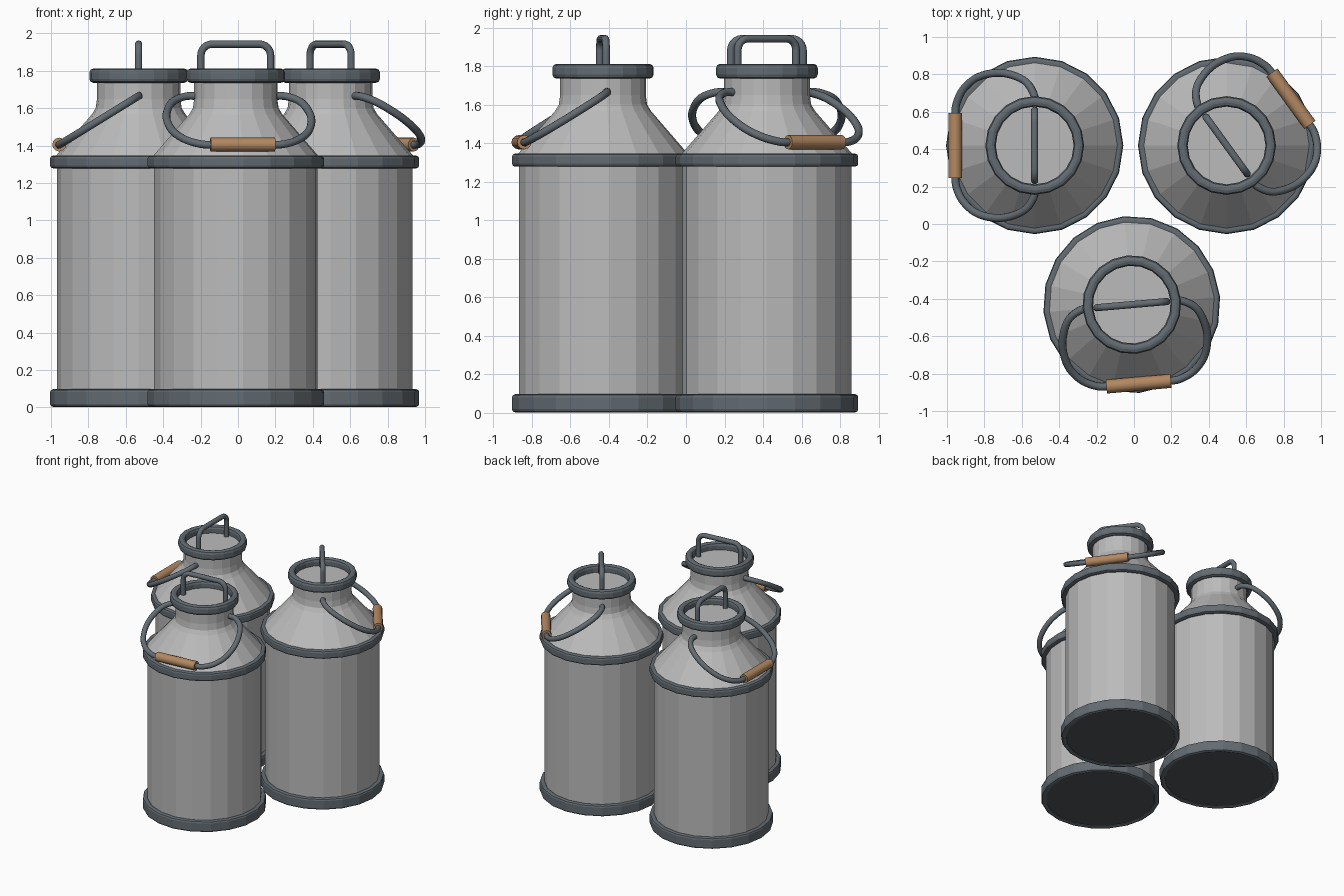
import bpy, math
from mathutils import Matrix, Vector

cube = bpy.data.objects.get("Cube")
if cube:
    bpy.data.objects.remove(cube, do_unlink=True)

SIDES = 20


def material(name, r, g, b):
    m = bpy.data.materials.new(name)
    m.use_nodes = True
    m.diffuse_color = (r, g, b, 1)
    m.node_tree.nodes["Principled BSDF"].inputs["Base Color"].default_value = (r, g, b, 1)
    return m


STEEL = material("light steel", 0.50, 0.50, 0.50)
IRON = material("dark iron", 0.125, 0.15, 0.17)
WOOD = material("wood", 0.45, 0.245, 0.12)
BASE = material("dark base grey", 0.088, 0.093, 0.105)


def make(name, verts, faces, mat, place, smooth=False):
    mesh = bpy.data.meshes.new(name)
    mesh.from_pydata(verts, [], faces)
    mesh.materials.append(mat)
    for p in mesh.polygons:
        p.use_smooth = smooth
    mesh.update()
    ob = bpy.data.objects.new(name, mesh)
    ob.matrix_world = place
    bpy.context.collection.objects.link(ob)
    return ob


def lathe(name, profile, mat, place, closed=False):
    """Revolve (radius, height) points; a closed profile makes a ring."""
    n, verts, faces = len(profile), [], []
    for i in range(SIDES):
        a = math.tau * i / SIDES
        verts += [(r * math.cos(a), r * math.sin(a), z) for r, z in profile]
    for i in range(SIDES):
        j = (i + 1) % SIDES
        for k in range(n if closed else n - 1):
            l = (k + 1) % n
            faces.append((i * n + k, j * n + k, j * n + l, i * n + l))
    return make(name, verts, faces, mat, place)


def hoop(name, inner, outer, low, high, bevel, place):
    """Iron ring whose section is a rectangle with rounded corners."""
    corners = [(outer - bevel, low + bevel), (outer - bevel, high - bevel),
               (inner + bevel, high - bevel), (inner + bevel, low + bevel)]
    section = []
    for q, (r, z) in enumerate(corners):
        for s in range(3):
            a = math.pi / 2 * (q - 1 + s / 2)
            section.append((r + bevel * math.cos(a), z + bevel * math.sin(a)))
    return lathe(name, section, IRON, place, closed=True)


def disc(name, radius, z, mat, place, up=True):
    ring = [(radius * math.cos(math.tau * i / SIDES), radius * math.sin(math.tau * i / SIDES), z)
            for i in range(SIDES)]
    face = list(range(SIDES))
    return make(name, ring, [face if up else face[::-1]], mat, place)


def tube(name, path, radius, mat, place, sides=10):
    """Sweep a round section along a planar path, with capped ends."""
    pts = [Vector(p) for p in path]
    n = len(pts)
    tangents = [(pts[min(i + 1, n - 1)] - pts[max(i - 1, 0)]).normalized() for i in range(n)]
    normal = Vector((0, 0, 0))
    for a, b in zip(tangents, tangents[1:]):
        normal += a.cross(b)
    normal = normal.normalized() if normal.length > 1e-4 else Vector((0, 0, 1))
    verts, faces = [], []
    for p, t in zip(pts, tangents):
        side = normal.cross(t)
        for k in range(sides):
            a = math.tau * k / sides
            verts.append(p + radius * (math.cos(a) * side - math.sin(a) * normal))
    for i in range(n - 1):
        for k in range(sides):
            l = (k + 1) % sides
            faces.append((i * sides + l, i * sides + k, (i + 1) * sides + k, (i + 1) * sides + l))
    faces += [list(range(sides)), list(range((n - 1) * sides, n * sides))[::-1]]
    # Outward normals: the section runs clockwise about the path
    faces = [f[::-1] for f in faces] if normal.dot(tangents[0].cross(normal.cross(tangents[0]))) < 0 else faces
    ob = make(name, verts, faces, mat, place, smooth=True)
    for p in ob.data.polygons[-2:]:
        p.use_smooth = False
    return ob


def spline(points, steps=5):
    """Catmull-Rom curve through 2D points."""
    p = [Vector(q) for q in points]
    p = [2 * p[0] - p[1]] + p + [2 * p[-1] - p[-2]]
    out = []
    for i in range(1, len(p) - 2):
        a, b, c, d = p[i - 1:i + 3]
        for s in range(steps):
            t = s / steps
            out.append(0.5 * (2 * b + (c - a) * t + (2 * a - 5 * b + 4 * c - d) * t ** 2
                              + (3 * b - a - 3 * c + d) * t ** 3))
    return out + [p[-2]]


def churn(label, x, y, angle):
    """One milk churn; its carrying handle hangs toward the given angle."""
    place = Matrix.Translation((x, y, 0)) @ Matrix.Rotation(math.radians(angle), 4, "Z")

    # Body, shoulder and neck
    lathe(label + "_body", [(0.438, 0.02), (0.438, 1.34), (0.447, 1.34), (0.25, 1.567),
                            (0.23, 1.60), (0.223, 1.65), (0.223, 1.77)], STEEL, place)
    disc(label + "_bottom", 0.44, 0.012, BASE, place, up=False)
    disc(label + "_lid", 0.222, 1.755, STEEL, place)

    # Hoops
    hoop(label + "_base_hoop", 0.43, 0.474, 0.003, 0.097, 0.016, place)
    hoop(label + "_shoulder_hoop", 0.42, 0.474, 1.278, 1.346, 0.016, place)
    hoop(label + "_rim", 0.208, 0.264, 1.735, 1.812, 0.022, place)

    # Lid handle
    half, top, bend = 0.187, 1.942, 0.06
    arc = [(half - bend + bend * math.cos(a), top - bend + bend * math.sin(a))
           for a in (math.pi / 2 * i / 6 for i in range(7))]
    side = [(half, 1.75)] + arc
    path = side + [(-v, z) for v, z in side[::-1]]
    tube(label + "_lid_handle", [(0, v, z) for v, z in path], 0.02, IRON, place)

    # Carrying handle, hanging in a sloped plane
    half_path = spline([(0, 0.205), (0.005, 0.275), (0.06, 0.35), (0.18, 0.388),
                        (0.30, 0.367), (0.378, 0.305), (0.418, 0.225), (0.425, 0.16)])
    loop = [(u, v) for u, v in half_path] + [(u, -v) for u, v in half_path[::-1]]
    tube(label + "_carrying_handle", [(u, v, 1.665 - 0.615 * u) for u, v in loop], 0.021, IRON, place)
    tube(label + "_wooden_grip", [(0.425, -0.173, 1.405), (0.425, 0.173, 1.405)],
         0.037, WOOD, place, sides=12)


churn("right_rear_churn", -0.531, 0.42, 180)
churn("left_rear_churn", 0.495, 0.42, 36)
churn("front_churn", -0.012, -0.431, -85)
